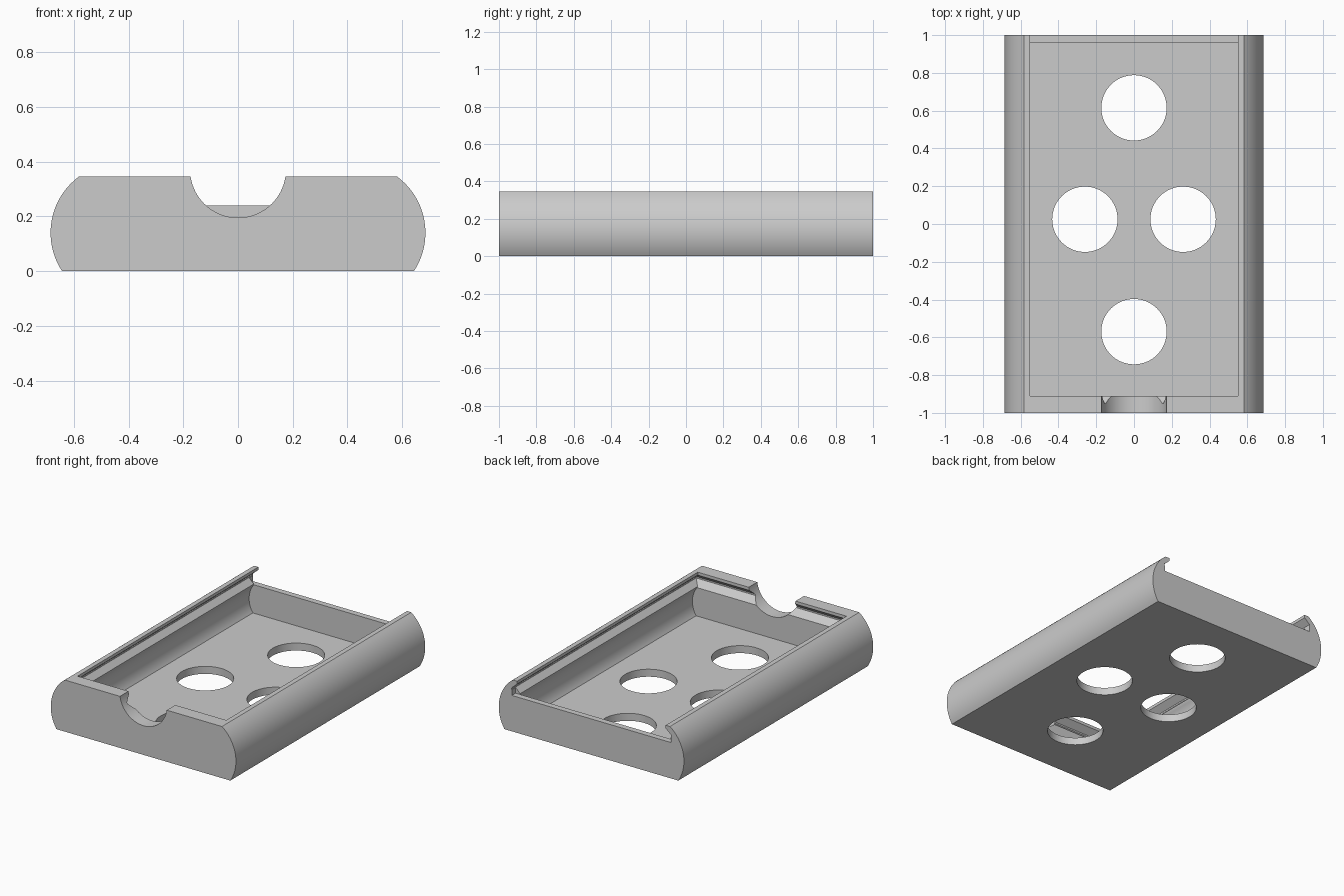
import bpy, bmesh, math

if "Cube" in bpy.data.objects:
    bpy.data.objects.remove(bpy.data.objects["Cube"], do_unlink=True)

grey = bpy.data.materials.new("plain grey")
grey.use_nodes = True
grey.diffuse_color = (0.6, 0.6, 0.6, 1)
grey.node_tree.nodes["Principled BSDF"].inputs["Base Color"].default_value = grey.diffuse_color


def loft(name, rings):
    """Closed solid skinned through rings with equal point counts."""
    bm = bmesh.new()
    loops = [[bm.verts.new(p) for p in ring] for ring in rings]
    n = len(loops[0])
    for a, b in zip(loops, loops[1:]):
        for i in range(n):
            j = (i + 1) % n
            bm.faces.new((a[i], a[j], b[j], b[i]))
    bm.faces.new(loops[0])
    bm.faces.new(loops[-1])
    bmesh.ops.recalc_face_normals(bm, faces=bm.faces)
    mesh = bpy.data.meshes.new(name)
    bm.to_mesh(mesh)
    bm.free()
    mesh.materials.append(grey)
    obj = bpy.data.objects.new(name, mesh)
    bpy.context.collection.objects.link(obj)
    return obj


def prism(name, half, y0, y1):
    """Mirror a right-hand xz profile and extrude it along y."""
    outline = half + [(-x, z) for x, z in reversed(half)]
    return loft(name, [[(x, y, z) for x, z in outline] for y in (y0, y1)])


def side_arc(radius, z0, z1, steps=20):
    """Bulging side, concentric for the outer skin and the cavity."""
    cx, cz = 0.43, 0.14
    a0, a1 = (math.asin((z - cz) / radius) for z in (z0, z1))
    angles = [a0 + (a1 - a0) * i / steps for i in range(steps + 1)]
    return [(cx + radius * math.cos(a), cz + radius * math.sin(a)) for a in angles]


def cylinder(name, radius, depth, location, rotation=(0, 0, 0)):
    bpy.ops.mesh.primitive_cylinder_add(vertices=64, radius=radius, depth=depth,
                                        location=location, rotation=rotation)
    obj = bpy.context.object
    obj.name = name
    obj.data.materials.append(grey)
    return obj


def cut(target, cutter):
    cutter.hide_render = True
    bpy.context.view_layer.objects.active = target
    mod = target.modifiers.new("cut", 'BOOLEAN')
    mod.operation = 'DIFFERENCE'
    mod.solver = 'EXACT'
    mod.object = cutter
    bpy.ops.object.modifier_apply(modifier=mod.name)
    bpy.data.objects.remove(cutter, do_unlink=True)


HEIGHT, LEDGE, FLOOR = 0.345, 0.24, 0.05
OPEN_X, FRONT_Y = 0.55, -0.91

# Body with bulging sides
body = prism("case_body", side_arc(0.255, 0, HEIGHT), -1, 1)

# Hollow interior
cut(body, prism("cavity", side_arc(0.16, FLOOR, LEDGE - 0.005) + [(OPEN_X, 0.26)],
                FRONT_Y, 0.96))

# Lid slot, open at the back, with a V groove round the other three sides
levels = [(LEDGE, 0), (0.28, 0.04), (0.29, 0.04), (0.325, 0), (0.4, 0)]
rings = []
for z, d in levels:
    x, y = OPEN_X + d, FRONT_Y - d
    rings.append([(-x, y, z), (x, y, z), (x, 1.1, z), (-x, 1.1, z)])
cut(body, loft("lid_slot", rings))

# Square relief where the slot runs out over the back wall
cut(body, prism("slot_mouth", [(0.588, LEDGE), (0.588, 0.285)], 0.96, 1.1))

# Thumb notch in the front wall
cut(body, cylinder("thumb_notch", 0.175, 0.3, (0, -1, 0.37), (math.pi / 2, 0, 0)))

# Round holes through the floor
for x, y in [(0, 0.615), (0, -0.57), (0.26, 0.025), (-0.26, 0.025)]:
    cut(body, cylinder("floor_hole", 0.173, 0.2, (x, y, 0)))

bpy.ops.object.select_all(action='DESELECT')
body.select_set(True)
bpy.context.view_layer.objects.active = body
bpy.ops.object.shade_smooth_by_angle(angle=math.radians(25))
